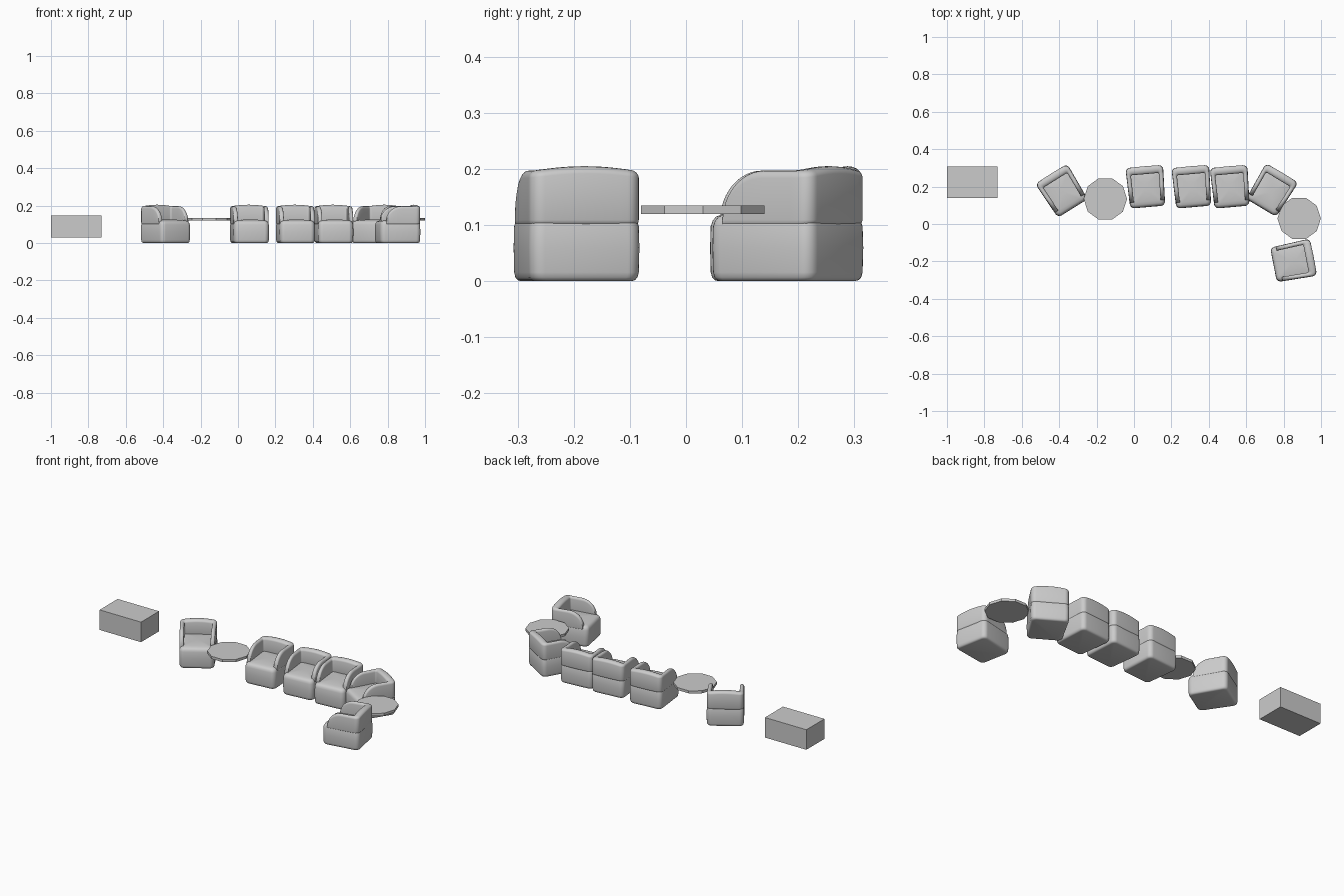
import bpy, bmesh
from math import sin, cos, pi, radians, sqrt

if "Cube" in bpy.data.objects:
    bpy.data.objects.remove(bpy.data.objects["Cube"])

W, D, R = 0.100, 0.108, 0.025      # armchair half width, half depth, corner radius


def taper(x, y):
    # chairs get slightly narrower towards the front
    return x * (1 - 0.07 * (D - y) / (2 * D))


def loft(name, rings, smooth=True):
    # skin a list of closed rings and cap both ends
    bm = bmesh.new()
    rows = [[bm.verts.new(p) for p in ring] for ring in rings]
    n = len(rows[0])
    for a, b in zip(rows, rows[1:]):
        for i in range(n):
            j = (i + 1) % n
            bm.faces.new((a[i], a[j], b[j], b[i]))
    bm.faces.new(rows[0][::-1])
    bm.faces.new(rows[-1])
    bmesh.ops.recalc_face_normals(bm, faces=bm.faces)
    mesh = bpy.data.meshes.new(name)
    bm.to_mesh(mesh)
    bm.free()
    for p in mesh.polygons:
        p.use_smooth = smooth
    return mesh


def plan_ring(z, inset):
    # rounded rectangle outline of the upholstered base
    pts = []
    w, d = W - inset, D - inset
    r = max(R - inset * 0.4, 0.008)
    for k, (sx, sy) in enumerate([(1, 1), (-1, 1), (-1, -1), (1, -1)]):
        for i in range(7):
            a = (k + i / 6) * pi / 2
            x, y = sx * (w - r) + r * cos(a), sy * (d - r) + r * sin(a)
            pts.append((taper(x, y), y, z))
    return pts


# Upholstered base with a crowned seat
levels = [(0.000, 0.012), (0.002, 0.006), (0.007, 0.002), (0.016, 0), (0.06, -0.001),
          (0.098, 0), (0.108, 0.003), (0.115, 0.008), (0.119, 0.016),
          (0.122, 0.03), (0.125, 0.06), (0.126, 0.085)]
base_mesh = loft("seat_base", [plan_ring(z, i) for z, i in levels])


def arm_top(y):
    # arm rises in a quarter ellipse from the front, then runs level
    yc, span = 0.01, 0.088
    t = min(max((yc - y) / span, 0), 1)
    return 0.118 + 0.079 * sqrt(1 - t * t)


def section(outer, inner, top, bottom=0.096):
    # upright padded cross-section between the outer and inner plan points
    h = top - bottom
    r = min(0.013, h * 0.48)
    pts = []
    for start, zc in ((0, top - r), (pi, bottom + r)):
        for i in range(9):
            a = start + pi * i / 8
            u = 0.5 - 0.5 * cos(a)
            x = outer[0] + (inner[0] - outer[0]) * u
            y = outer[1] + (inner[1] - outer[1]) * u
            pts.append((taper(x, y), y, zc + r * sin(a)))
    return pts


# Wrap-around arms and back: right half path, then mirrored
half = []
for i in range(17):
    s = (i / 16) ** 1.6
    y = -0.078 + s * 0.160
    half.append(((W, y), (W - 0.024, -0.078 + s * 0.138), arm_top(y)))
for i in range(1, 8):
    a = i / 8 * pi / 2
    half.append(((W - R + R * cos(a), 0.083 + R * sin(a)),
                 (0.068 + 0.008 * cos(a), 0.060 + 0.008 * sin(a)), 0.197 + 0.003 * i / 8))
for i in range(7):
    s = 1 - i / 6
    half.append((((W - R) * s, D + 0.002 * (1 - s * s)),
                 (0.068 * s, 0.068), 0.200 + 0.005 * (1 - s * s)))
flip = [((-o[0], o[1]), (-n[0], n[1]), t) for o, n, t in half[-2::-1]]
shell_mesh = loft("arms_and_back", [section(*p) for p in half + flip])

# Six armchairs: x, y, turn in degrees
chairs = [(-0.385, 0.176, 32), (0.064, 0.199, 5), (0.310, 0.199, 5),
          (0.515, 0.199, 5), (0.736, 0.180, -31), (0.853, -0.198, -79)]
for k, (x, y, turn) in enumerate(chairs, 1):
    for mesh in (base_mesh, shell_mesh):
        ob = bpy.data.objects.new(f"armchair_{k}_{mesh.name}", mesh)
        ob.location = (x, y, 0)
        ob.rotation_euler.z = radians(turn)
        bpy.context.collection.objects.link(ob)

# Two ten-sided table tops
for name, x, y in (("table_top_left", -0.153, 0.134), ("table_top_right", 0.883, 0.030)):
    ring = [(0.116 * cos(i * pi / 5), 0.116 * sin(i * pi / 5)) for i in range(10)]
    mesh = loft(name, [[(px, py, z) for px, py in ring] for z in (0.120, 0.135)], False)
    ob = bpy.data.objects.new(name, mesh)
    ob.location = (x, y, 0)
    bpy.context.collection.objects.link(ob)

# Plain box table on the far left
bpy.ops.mesh.primitive_cube_add(size=1, location=(-0.865, 0.224, 0.088))
box = bpy.context.object
box.name = "box_table"
box.scale = (0.27, 0.168, 0.118)
